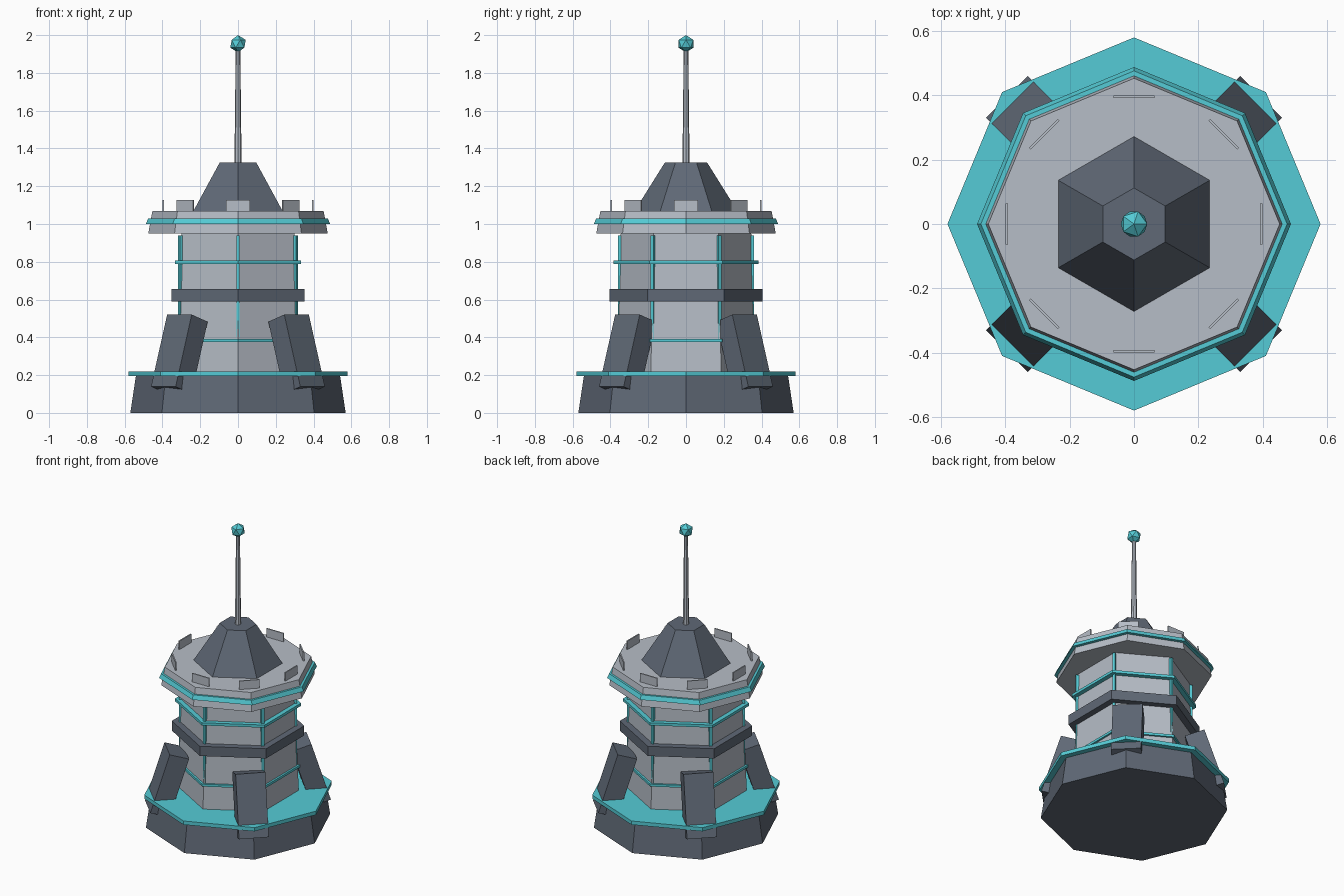
import bpy
import bmesh
import math
from mathutils import Matrix

cube = bpy.data.objects.get("Cube")
if cube:
    bpy.data.objects.remove(cube, do_unlink=True)


def material(name, rgb):
    m = bpy.data.materials.new(name)
    m.use_nodes = True
    m.diffuse_color = (*rgb, 1)
    m.node_tree.nodes["Principled BSDF"].inputs["Base Color"].default_value = (*rgb, 1)
    return m


pale = material("pale_grey", (0.47, 0.51, 0.57))
slate = material("slate_grey", (0.115, 0.14, 0.18))
teal = material("teal", (0.09, 0.60, 0.67))


def finish(name, bm, mat):
    mesh = bpy.data.meshes.new(name)
    bm.to_mesh(mesh)
    bm.free()
    mesh.materials.append(mat)
    obj = bpy.data.objects.new(name, mesh)
    bpy.context.collection.objects.link(obj)
    return obj


def frustum(name, sides, r_low, r_top, z_low, z_top, mat):
    """Tapered prism with a corner pointing along +y."""
    bm = bmesh.new()
    turn = Matrix.Translation((0, 0, (z_low + z_top) / 2))
    offset = math.pi / 2 if sides % 4 else 0
    bmesh.ops.create_cone(bm, cap_ends=True, segments=sides, radius1=r_low,
                          radius2=r_top, depth=z_top - z_low, matrix=turn)
    # put one corner exactly on the y axis
    v = bm.verts[:][0].co
    now = math.atan2(v.y, v.x)
    bmesh.ops.rotate(bm, verts=bm.verts, matrix=Matrix.Rotation(offset - now, 3, 'Z'))
    return finish(name, bm, mat)


def spaced_boxes(name, size, radius, z, count, start, mat, tilt=0):
    """Boxes around the axis; size is radial, tangential, vertical."""
    for i in range(count):
        bm = bmesh.new()
        place = (Matrix.Rotation(start + i * math.tau / count, 4, 'Z')
                 @ Matrix.Translation((radius, 0, z))
                 @ Matrix.Rotation(-tilt, 4, 'Y')
                 @ Matrix.Diagonal((*size, 1)))
        bmesh.ops.create_cube(bm, size=1, matrix=place)
        finish(f"{name}_{i + 1}", bm, mat)


# Octagonal base and walkway
frustum("base", 8, 0.57, 0.54, 0, 0.2, slate)
frustum("walkway", 8, 0.58, 0.58, 0.195, 0.22, teal)

# Hexagonal tower with its bands and corner strips
frustum("tower_body", 6, 0.372, 0.345, 0.2, 0.96, pale)
frustum("lower_trim", 6, 0.38, 0.38, 0.375, 0.391, teal)
frustum("middle_band", 6, 0.405, 0.405, 0.59, 0.655, slate)
frustum("upper_trim", 6, 0.385, 0.385, 0.788, 0.806, teal)
spaced_boxes("corner_strip", (0.018, 0.018, 0.58), 0.352, 0.65, 6, math.pi / 6, teal)

# Leaning buttresses
spaced_boxes("buttress", (0.125, 0.184, 0.4), 0.439, 0.311, 4, math.pi / 4, slate,
             math.radians(17.5))

# Upper deck with coloured edge and low shields
frustum("deck", 8, 0.475, 0.453, 0.95, 1.07, pale)
frustum("deck_edge", 8, 0.488, 0.476, 1.0, 1.028, teal)
spaced_boxes("shield", (0.008, 0.126, 0.06), 0.395, 1.097, 8, 0, pale)

# Roof, mast and beacon
frustum("roof", 6, 0.275, 0.112, 1.065, 1.325, slate)
frustum("mast", 8, 0.019, 0.012, 1.32, 1.94, pale)
bm = bmesh.new()
bmesh.ops.create_icosphere(bm, subdivisions=1, radius=0.046,
                           matrix=Matrix.Translation((0, 0, 1.954)))
finish("beacon", bm, teal)
